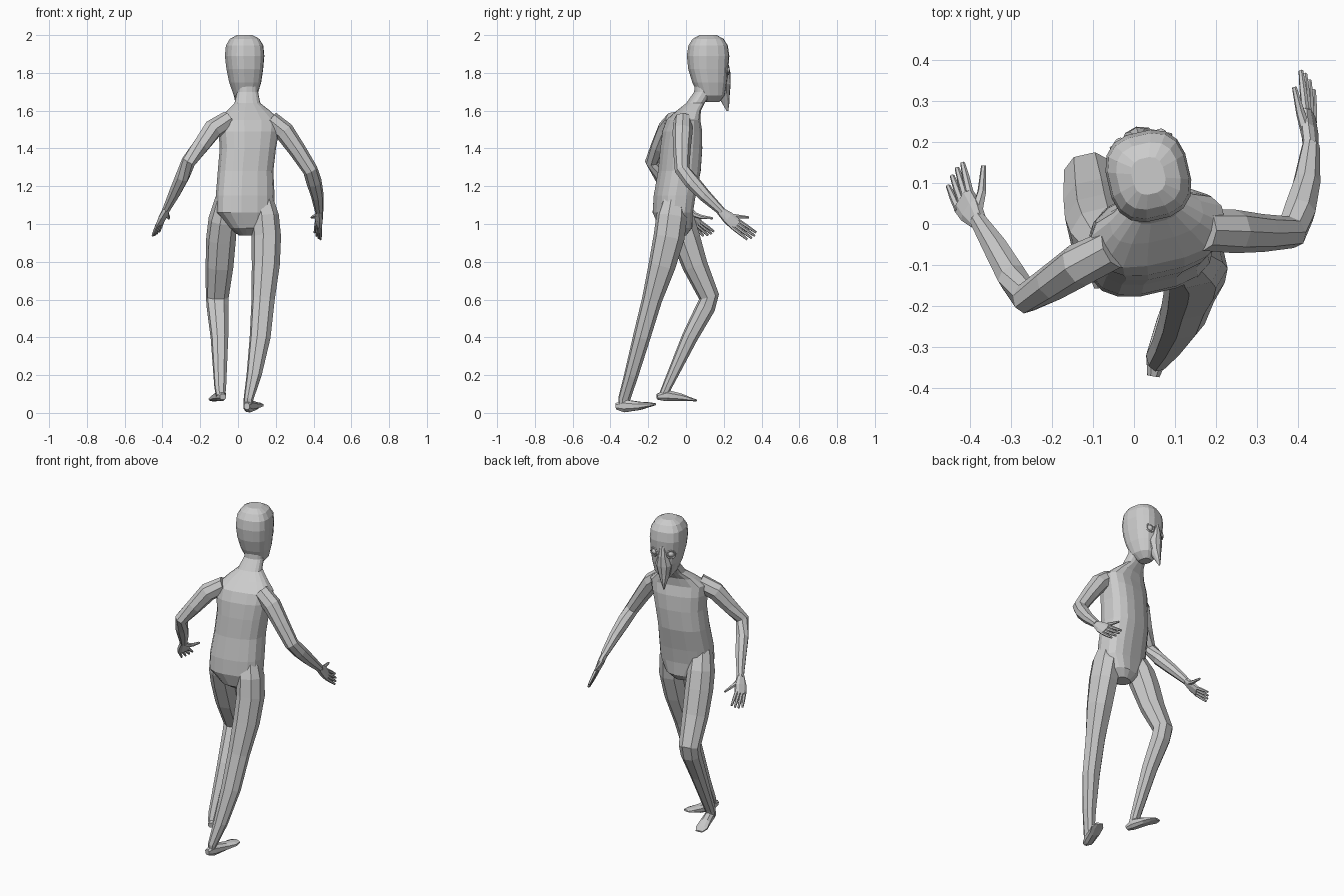
import bpy, bmesh, math
from mathutils import Vector, Matrix

YAW = math.radians(13)          # body is turned slightly to its left
FWD = Vector((-math.sin(YAW), math.cos(YAW), 0))
RIGHT = Vector((math.cos(YAW), math.sin(YAW), 0))


def superpow(v, p):
    return math.copysign(abs(v) ** (2 / p), v)


def loft(name, rings, n, p=2.0):
    """Skin rings given as (centre, half-axis a, half-axis b)."""
    bm = bmesh.new()
    loops = []
    for c, a, b in rings:
        loop = []
        for i in range(n):
            t = 2 * math.pi * (i + 0.5) / n
            loop.append(bm.verts.new(c + a * superpow(math.cos(t), p) + b * superpow(math.sin(t), p)))
        loops.append(loop)
    for lo, hi in zip(loops, loops[1:]):
        for i in range(n):
            j = (i + 1) % n
            bm.faces.new((lo[i], lo[j], hi[j], hi[i]))
    bm.faces.new(loops[0][::-1])
    bm.faces.new(loops[-1])
    bmesh.ops.recalc_face_normals(bm, faces=bm.faces)
    me = bpy.data.meshes.new(name)
    bm.to_mesh(me)
    bm.free()
    ob = bpy.data.objects.new(name, me)
    bpy.context.collection.objects.link(ob)
    return ob


def stack(name, rows, n, p):
    """Horizontal rings: (x, y, z, half width, half depth)."""
    return loft(name, [(Vector(r[:3]), RIGHT * r[3], FWD * r[4]) for r in rows], n, p)


def limb(name, rows, side, n=8, p=2.0):
    """Rings square to a path: (x, y, z, radius along side, other radius)."""
    pts = [Vector(r[:3]) for r in rows]
    rings = []
    for i, r in enumerate(rows):
        t = (pts[min(i + 1, len(pts) - 1)] - pts[max(i - 1, 0)]).normalized()
        b = t.cross(Vector(side)).normalized()
        a = b.cross(t)
        rings.append((pts[i], a * r[3], b * r[-1]))
    return loft(name, rings, n, p)


def hand(name, wrist, knuckles, tips, thumb):
    w = Vector(wrist)
    k0, k1 = map(Vector, knuckles)
    t0, t1 = map(Vector, tips)
    spread = k1 - k0
    mid = (k0 + k1) / 2
    half = spread.length / 2 + 0.008
    palm = [(*w, 0.021, 0.018), (*w.lerp(mid, 0.5), half * 0.95, 0.017), (*mid, half, 0.011)]
    limb(name + "_palm", palm, spread, 8, 2.6)
    for i in range(4):
        f = i / 3
        k, t = k0.lerp(k1, f), t0.lerp(t1, f)
        if i in (1, 2):
            t = t + (t - k) * 0.1
        k = k.lerp(w, 0.08)
        limb(f"{name}_finger_{i + 1}", [(*k, 0.010), (*k.lerp(t, 0.55), 0.009), (*t, 0.006)], spread, 6)
    limb(name + "_thumb", [(*thumb[0], 0.015), (*thumb[1], 0.011), (*thumb[2], 0.006)], spread, 6)


# Torso and neck
stack("torso", [
    (0.05, -0.04, 0.94, 0.045, 0.04), (0.05, -0.055, 0.98, 0.10, 0.085),
    (0.038, -0.07, 1.06, 0.155, 0.10), (0.038, -0.06, 1.15, 0.155, 0.105),
    (0.04, -0.035, 1.28, 0.146, 0.108), (0.052, -0.025, 1.40, 0.148, 0.106),
    (0.057, -0.02, 1.49, 0.160, 0.098), (0.06, -0.015, 1.55, 0.165, 0.080),
    (0.055, 0.015, 1.60, 0.115, 0.056), (0.05, 0.05, 1.64, 0.068, 0.046),
    (0.05, 0.09, 1.70, 0.055, 0.045), (0.045, 0.10, 1.79, 0.055, 0.05)], 16, 2.6)

# Head
stack("head", [
    (0.035, 0.140, 1.645, 0.030, 0.035), (0.040, 0.135, 1.68, 0.060, 0.068),
    (0.038, 0.125, 1.75, 0.082, 0.090), (0.036, 0.118, 1.82, 0.094, 0.104),
    (0.035, 0.117, 1.89, 0.101, 0.110), (0.035, 0.117, 1.945, 0.096, 0.102),
    (0.035, 0.117, 1.98, 0.076, 0.080), (0.035, 0.117, 2.0, 0.040, 0.045)], 16, 2.7)

# Beak mask
stack("beak", [
    (0.014, 0.205, 1.86, 0.018, 0.018), (0.014, 0.200, 1.80, 0.032, 0.036),
    (0.016, 0.190, 1.74, 0.050, 0.048), (0.012, 0.195, 1.69, 0.036, 0.038),
    (0.004, 0.210, 1.64, 0.018, 0.020), (-0.003, 0.220, 1.597, 0.003, 0.004)], 10, 2.0)

# Eyes: raised rims around small balls
for s, label in ((-1, "left"), (1, "right")):
    normal = (FWD + RIGHT * s * 0.45).normalized()
    pos = Vector((0.036, 0.118, 1.815)) + FWD * 0.094 + RIGHT * s * 0.052
    rot = normal.to_track_quat('Z', 'Y').to_euler()
    bpy.ops.mesh.primitive_torus_add(major_radius=0.024, minor_radius=0.005, major_segments=12,
                                     minor_segments=5, location=pos, rotation=rot)
    bpy.context.object.name = label + "_eye_rim"
    bpy.ops.mesh.primitive_uv_sphere_add(radius=0.019, segments=10, ring_count=6,
                                         location=pos - normal * 0.008, rotation=rot)
    bpy.context.object.name = label + "_eye"

# Legs
limb("right_leg", [
    (0.125, -0.065, 1.13, 0.06, 0.06), (0.14, -0.075, 1.04, 0.075, 0.082),
    (0.150, -0.09, 0.93, 0.077, 0.082), (0.147, -0.127, 0.78, 0.074, 0.071),
    (0.133, -0.18, 0.60, 0.062, 0.052), (0.117, -0.235, 0.40, 0.056, 0.045),
    (0.085, -0.29, 0.20, 0.040, 0.037), (0.055, -0.328, 0.07, 0.025, 0.032),
    (0.052, -0.33, 0.03, 0.022, 0.025)], RIGHT, 8, 2.3)
limb("left_leg", [
    (-0.06, -0.07, 1.13, 0.06, 0.06), (-0.08, -0.035, 1.02, 0.075, 0.08),
    (-0.09, 0.0, 0.92, 0.078, 0.076), (-0.098, 0.048, 0.78, 0.074, 0.066),
    (-0.11, 0.122, 0.615, 0.061, 0.053), (-0.108, 0.105, 0.56, 0.058, 0.050),
    (-0.098, 0.020, 0.40, 0.047, 0.042), (-0.094, -0.10, 0.14, 0.032, 0.025),
    (-0.092, -0.12, 0.09, 0.025, 0.025)], RIGHT, 8, 2.3)

# Feet
limb("right_foot", [
    (0.047, -0.370, 0.035, 0.016, 0.018), (0.055, -0.325, 0.037, 0.028, 0.036),
    (0.083, -0.245, 0.037, 0.032, 0.023), (0.104, -0.195, 0.043, 0.036, 0.013),
    (0.115, -0.165, 0.045, 0.022, 0.006)], (1, 0.3, 0), 8, 2.3)
limb("left_foot", [
    (-0.080, -0.153, 0.085, 0.018, 0.016), (-0.090, -0.105, 0.092, 0.028, 0.032),
    (-0.110, -0.030, 0.083, 0.032, 0.021), (-0.122, 0.020, 0.072, 0.036, 0.011),
    (-0.128, 0.055, 0.066, 0.022, 0.005)], (1, 0.2, 0), 8, 2.3)

# Arms
limb("right_arm", [
    (0.17, -0.015, 1.55, 0.05), (0.245, -0.018, 1.49, 0.053), (0.315, -0.022, 1.39, 0.046),
    (0.383, -0.02, 1.285, 0.040), (0.402, 0.03, 1.225, 0.041), (0.42, 0.10, 1.15, 0.034),
    (0.43, 0.19, 1.065, 0.022)], (0.3, 1, 0.3))
limb("left_arm", [
    (-0.05, -0.06, 1.55, 0.05), (-0.135, -0.10, 1.50, 0.053), (-0.20, -0.143, 1.41, 0.045),
    (-0.262, -0.18, 1.33, 0.038), (-0.295, -0.13, 1.25, 0.038), (-0.335, -0.06, 1.165, 0.032),
    (-0.380, 0.01, 1.075, 0.021)], (1, -0.5, 0.2))

# Hands
hand("right_hand", (0.43, 0.18, 1.07), [(0.416, 0.285, 1.015), (0.436, 0.25, 0.975)],
     [(0.406, 0.372, 0.955), (0.437, 0.325, 0.918)],
     [(0.422, 0.215, 1.045), (0.405, 0.27, 1.04), (0.39, 0.333, 1.035)])
hand("left_hand", (-0.378, 0.005, 1.08), [(-0.402, 0.083, 1.005), (-0.430, 0.035, 0.993)],
     [(-0.417, 0.148, 0.96), (-0.452, 0.092, 0.937)],
     [(-0.382, 0.03, 1.055), (-0.370, 0.08, 1.038), (-0.366, 0.142, 1.03)])
